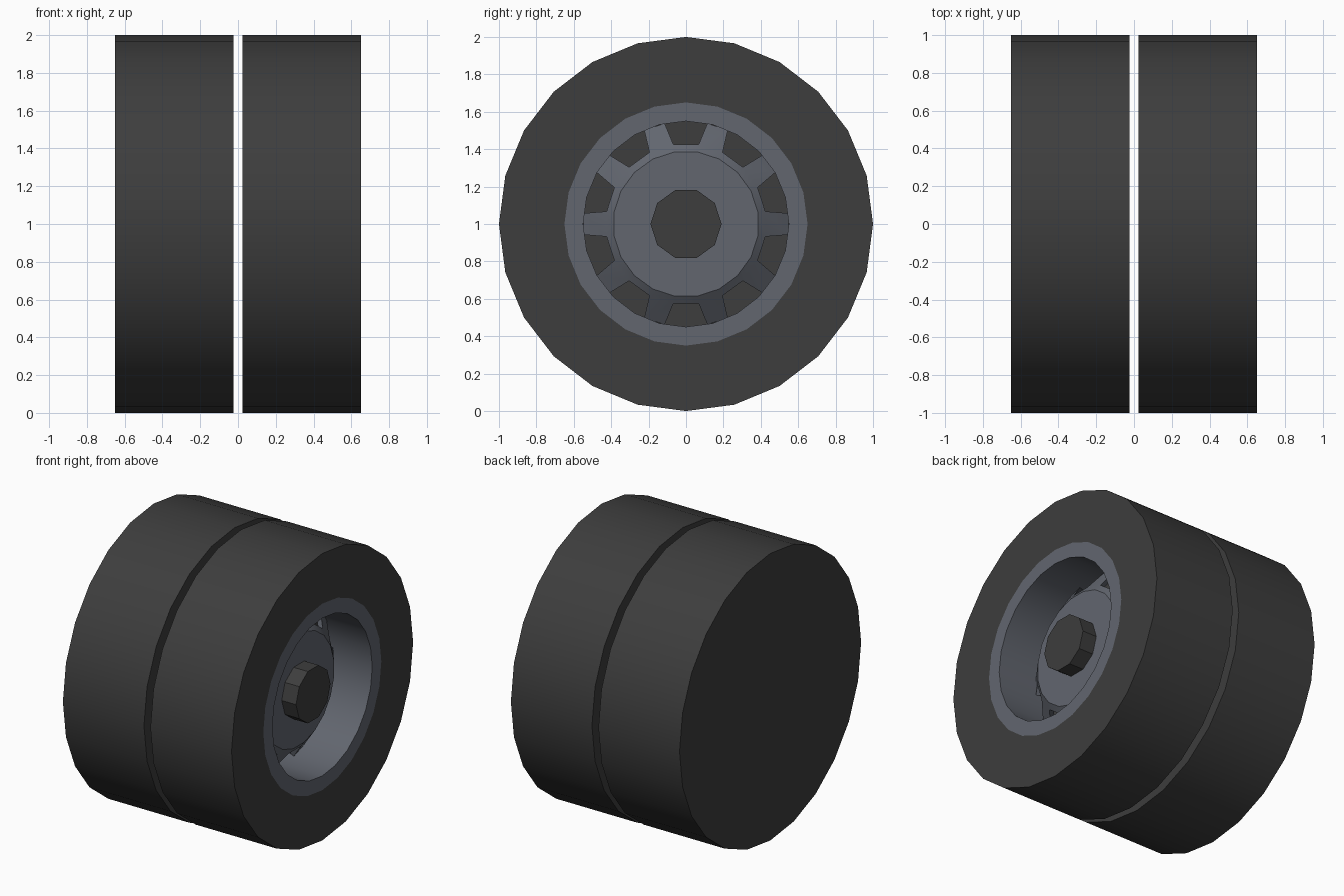
import bpy, bmesh, math

if "Cube" in bpy.data.objects:
    bpy.data.objects.remove(bpy.data.objects["Cube"])


def material(name, rgb):
    m = bpy.data.materials.new(name)
    m.diffuse_color = (*rgb, 1)
    m.use_nodes = True
    m.node_tree.nodes["Principled BSDF"].inputs["Base Color"].default_value = m.diffuse_color
    return m


RUBBER = material("dark_rubber", (0.047, 0.047, 0.047))
STEEL = material("grey_steel", (0.122, 0.133, 0.159))


def ring(bm, x, r, angles):
    """Ring of points around the x axis, at axle height z = 1."""
    return [bm.verts.new((x, r * math.cos(a), 1 + r * math.sin(a))) for a in angles]


def finish(bm, name, mat):
    """Smooth faces, keeping edges over 30 degrees sharp."""
    bm.normal_update()
    for f in bm.faces:
        f.smooth = True
    for e in bm.edges:
        e.smooth = len(e.link_faces) == 2 and e.calc_face_angle() < math.radians(30)
    me = bpy.data.meshes.new(name)
    bm.to_mesh(me)
    bm.free()
    me.materials.append(mat)
    ob = bpy.data.objects.new(name, me)
    bpy.context.collection.objects.link(ob)
    return ob


def lathe(name, profile, mat, sides=24, caps=True):
    """Turn an (x, radius) profile around the axle."""
    bm = bmesh.new()
    angles = [math.tau * i / sides for i in range(sides)]
    rings = [ring(bm, x, r, angles) for x, r in profile]
    for a, b in zip(rings, rings[1:]):
        for i in range(sides):
            j = (i + 1) % sides
            bm.faces.new((a[i], a[j], b[j], b[i]))
    if caps:
        bm.faces.new(rings[0][::-1])
        bm.faces.new(rings[-1])
    return finish(bm, name, mat)


# Tyres: closed inner one, outer one with a recess for the rim
lathe("inner_tyre", [(-0.65, 1), (-0.025, 1)], RUBBER)
lathe("outer_tyre", [(0.025, 1), (0.65, 1), (0.65, 0.65), (0.3, 0.65)], RUBBER)

# Rim lip and barrel
lathe("rim", [(0.65, 0.65), (0.65, 0.55), (0.3, 0.55)], STEEL, caps=False)

# Dished wheel plate with ten spokes and ten openings
bm = bmesh.new()
holes = [math.radians(90 + 36 * k) for k in range(10)]


def pairs(half):
    return [h + s * math.radians(half) for h in holes for s in (-1, 1)]


plate = ring(bm, 0.47, 0.39, pairs(9))
shoulder = ring(bm, 0.44, 0.43, pairs(9))
foot = ring(bm, 0.35, 0.55, pairs(12))
bm.faces.new(plate)
for i in range(20):
    j = (i + 1) % 20
    bm.faces.new((shoulder[i], shoulder[j], plate[j], plate[i]))
    if i % 2:  # odd gaps are spokes, even gaps stay open
        bm.faces.new((foot[i], foot[j], shoulder[j], shoulder[i]))
disc = finish(bm, "spoked_disc", STEEL)
mod = disc.modifiers.new("thickness", "SOLIDIFY")
mod.thickness = 0.03
mod.offset = -1

# Hub cap
lathe("hub_cap", [(0.45, 0.19), (0.58, 0.19)], RUBBER, sides=10)
